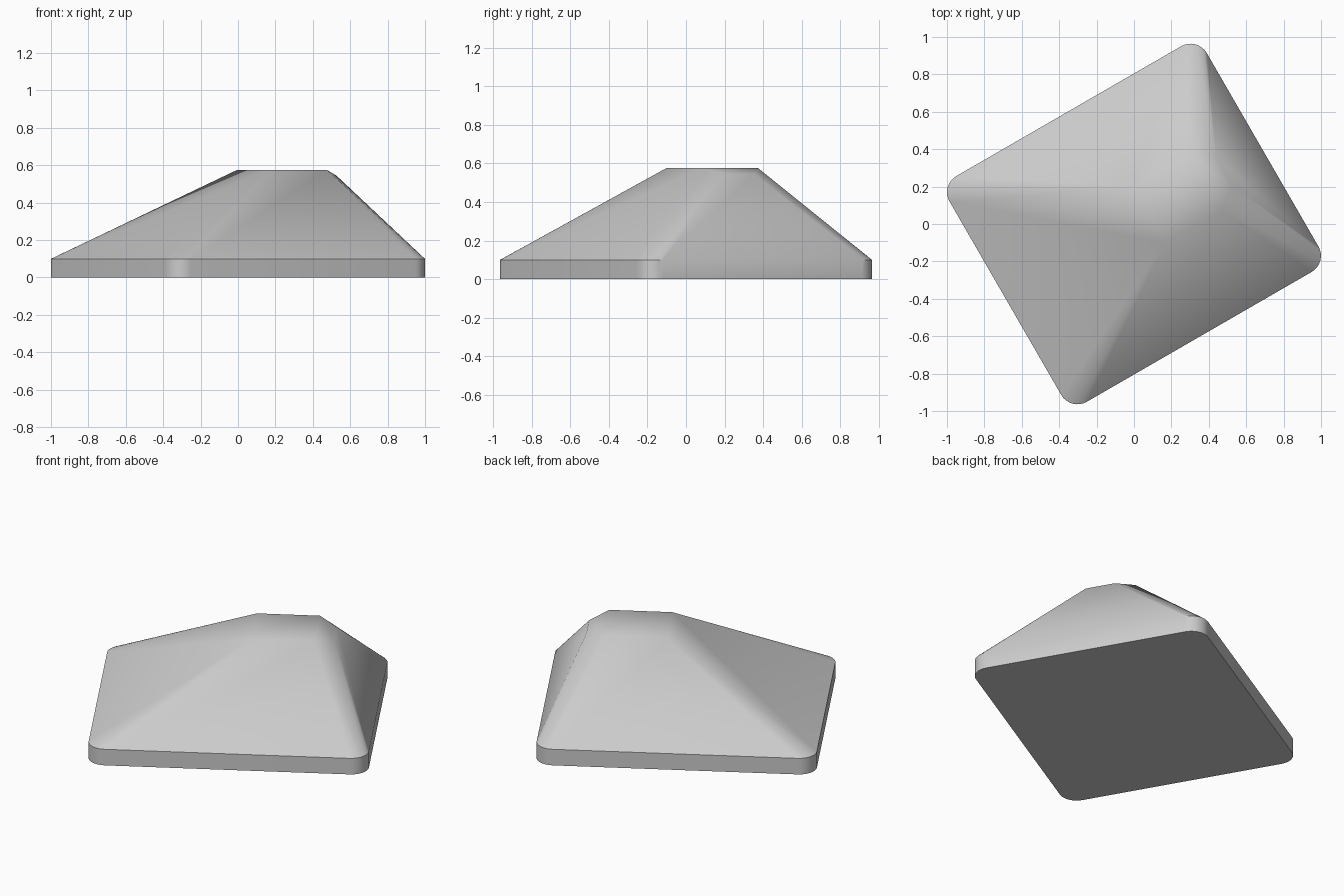
import bpy, bmesh
from math import cos, sin, pi, radians
from mathutils import Matrix

cube = bpy.data.objects.get("Cube")
if cube:
    bpy.data.objects.remove(cube)

# Dimensions in the part's own axes, before it is turned
HALF_U, HALF_V, RADIUS = 0.694, 0.597, 0.1   # corner centres and rounding
RIM, CREST, LIP = 0.1, 0.575, 0.545          # heights
SEGMENTS = 8
TURN = radians(30)

grey = bpy.data.materials.new("grey")
grey.use_nodes = True
colour = (0.6, 0.6, 0.6, 1)
grey.diffuse_color = colour
grey.node_tree.nodes["Principled BSDF"].inputs["Base Color"].default_value = colour

bm = bmesh.new()


def corner(su, sv, start, z):
    """Rounded base corner, counter-clockwise from the start angle."""
    angles = [start + pi / 2 * i / SEGMENTS for i in range(SEGMENTS + 1)]
    return [bm.verts.new((su * HALF_U + RADIUS * cos(a),
                          sv * HALF_V + RADIUS * sin(a), z)) for a in angles]


# Rounded base slab
layout = [(1, 1, 0), (-1, 1, pi / 2), (-1, -1, pi), (1, -1, 3 * pi / 2)]
lower = [v for c in layout for v in corner(*c, 0)]
arcs = [corner(*c, RIM) for c in layout]
upper = [v for arc in arcs for v in arc]
bm.faces.new(lower[::-1])
for i in range(len(lower)):
    j = (i + 1) % len(lower)
    bm.faces.new((lower[i], lower[j], upper[j], upper[i]))

# Flat crest and its chamfered lip
back_left, back_right, front_right, front_left = [
    bm.verts.new((u, v, CREST)) for u, v in
    ((0.45, 0.172), (0.093, 0.172), (0.093, -0.172), (0.45, -0.172))]
lip_back = bm.verts.new((0.557, 0.087, LIP))
lip_front = bm.verts.new((0.557, -0.087, LIP))
bm.faces.new((back_left, back_right, front_right, front_left))
bm.faces.new((back_left, front_left, lip_front, lip_back))

# Each rounded corner fans up to one or two crest points
tops = [(lip_back, back_left), (back_right, back_right),
        (front_right, front_right), (front_left, lip_front)]
middle = SEGMENTS // 2
for n, (arc, (first, last)) in enumerate(zip(arcs, tops)):
    for i in range(SEGMENTS):
        bm.faces.new((arc[i], arc[i + 1], first if i < middle else last))
    if first != last:
        bm.faces.new((arc[middle], last, first))
    # Broad sloping side up to the next corner
    m = (n + 1) % len(arcs)
    bm.faces.new((arc[-1], arcs[m][0], tops[m][0], last))

bm.transform(Matrix.Rotation(TURN, 4, "Z"))
bmesh.ops.recalc_face_normals(bm, faces=bm.faces)
mesh = bpy.data.meshes.new("sloped_block")
bm.to_mesh(mesh)
bm.free()
mesh.materials.append(grey)
block = bpy.data.objects.new("sloped_block", mesh)
bpy.context.collection.objects.link(block)

bpy.ops.object.select_all(action="DESELECT")
block.select_set(True)
bpy.context.view_layer.objects.active = block
bpy.ops.object.shade_smooth_by_angle(angle=radians(30))
